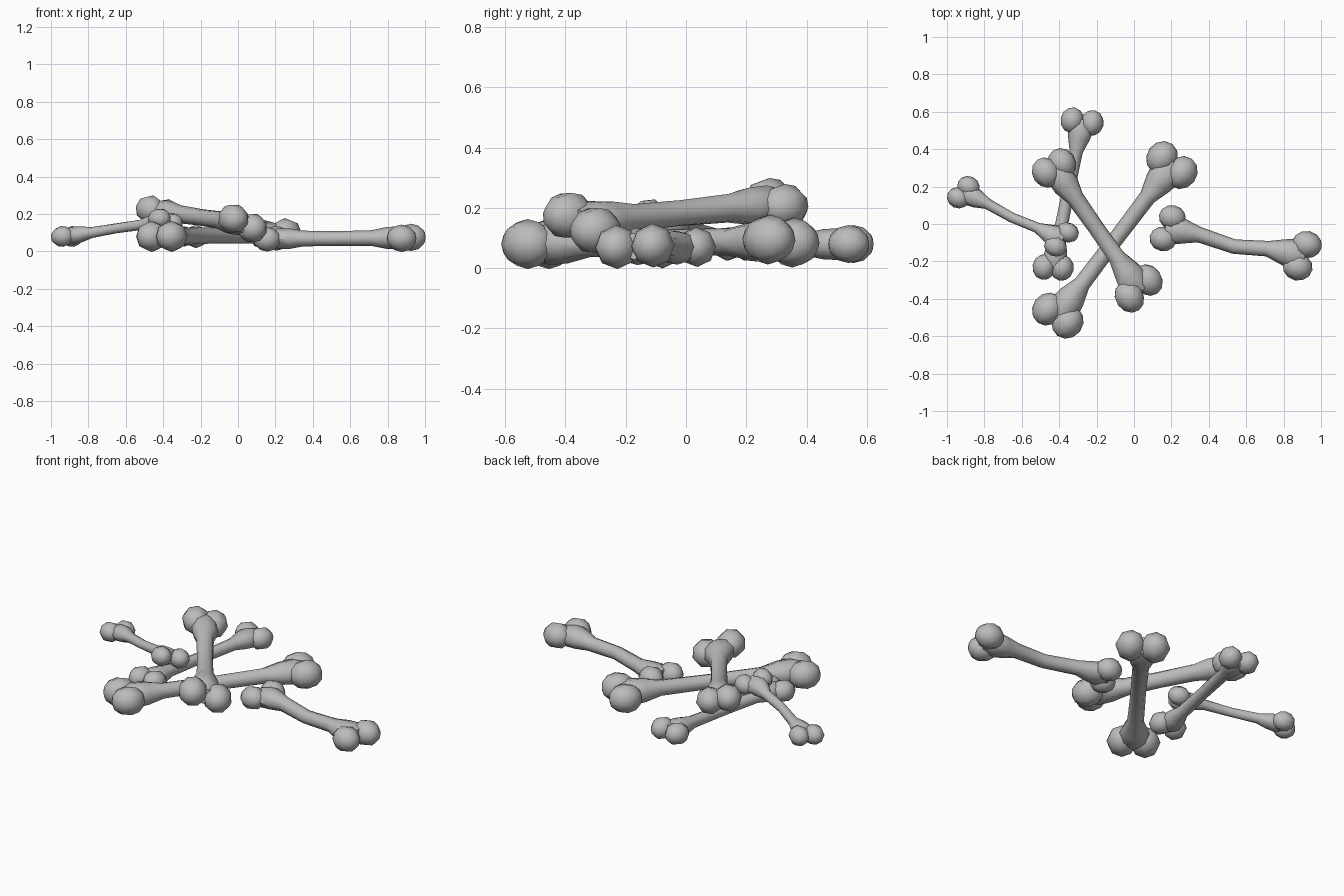
import bpy, bmesh, math
from mathutils import Vector

if "Cube" in bpy.data.objects:
    bpy.data.objects.remove(bpy.data.objects["Cube"])

mat = bpy.data.materials.new("bone_grey")
mat.use_nodes = True
GREY = (0.5, 0.5, 0.5, 1)
mat.diffuse_color = GREY
mat.node_tree.nodes["Principled BSDF"].inputs["Base Color"].default_value = GREY

SIDES = 8


def add_ring(bm, centre, side, up, wide, high):
    ring = []
    for i in range(SIDES):
        a = 2 * math.pi * i / SIDES
        ring.append(bm.verts.new(centre + side * wide * math.cos(a) + up * high * math.sin(a)))
    return ring


def add_knob(bm, centre, radius, axis, side):
    # Faceted ball, drawn out a little along the bone
    up = axis.cross(side)
    new = bmesh.ops.create_uvsphere(bm, u_segments=8, v_segments=6, radius=radius)["verts"]
    for v in new:
        p = v.co.copy()
        v.co = centre + side * p.x + up * p.y + axis * p.z * 1.1


def build_bone(name, end_a, end_b, shaft, bow):
    """Each end is (first knob, second knob, knob radius)."""
    bm = bmesh.new()
    ends = [(Vector(p), Vector(q), r) for p, q, r in (end_a, end_b)]
    mids = [(p + q) / 2 for p, q, r in ends]
    axis = (mids[1] - mids[0]).normalized()
    sides, rings = [], []
    for p, q, r in ends:
        s = q - p
        sides.append((s - axis * s.dot(axis)).normalized())

    # Flared shaft, lofted from end to end
    def flare(k):
        p, q, r = ends[k]
        inward = axis if k == 0 else -axis
        up = axis.cross(sides[k])
        half = (q - p).length / 2
        return [add_ring(bm, mids[k] + inward * r * d, sides[k], up, w, h) for d, w, h in (
            (-0.2, half * 0.8, r * 0.6),
            (0.55, half + r * 0.3, r * 0.85),
            (1.5, (r + shaft) * 0.6, (r + shaft) * 0.52),
            (2.6, shaft * 1.08, shaft * 1.08))]

    rings = flare(0)
    mean = (sides[0] + sides[1]).normalized()
    middle = (mids[0] + mids[1]) / 2 + mean * bow
    rings.append(add_ring(bm, middle, mean, axis.cross(mean), shaft, shaft))
    rings += reversed(flare(1))
    for a, b in zip(rings, rings[1:]):
        for i in range(SIDES):
            j = (i + 1) % SIDES
            bm.faces.new((a[i], a[j], b[j], b[i]))
    bm.faces.new(rings[0])
    bm.faces.new(rings[-1])

    # Twin knobs at both ends
    for k, (p, q, r) in enumerate(ends):
        add_knob(bm, p, r, axis, sides[k])
        add_knob(bm, q, r, axis, sides[k])
    bmesh.ops.recalc_face_normals(bm, faces=bm.faces)

    mesh = bpy.data.meshes.new(name)
    bm.to_mesh(mesh)
    bm.free()
    mesh.materials.append(mat)
    obj = bpy.data.objects.new(name, mesh)
    bpy.context.collection.objects.link(obj)
    bpy.ops.object.select_all(action="DESELECT")
    obj.select_set(True)
    bpy.context.view_layer.objects.active = obj
    bpy.ops.object.shade_smooth_by_angle(angle=math.radians(50))


build_bone("small_right_bone",
           ((-0.885, 0.2, 0.08), (-0.94, 0.14, 0.08), 0.056),
           ((-0.355, -0.045, 0.15), (-0.42, -0.12, 0.175), 0.056), 0.027, 0.01)
build_bone("small_back_bone",
           ((-0.33, 0.555, 0.08), (-0.225, 0.54, 0.08), 0.063),
           ((-0.48, -0.23, 0.075), (-0.385, -0.235, 0.075), 0.063), 0.033, 0)
build_bone("top_crossed_bone",
           ((-0.47, 0.275, 0.225), (-0.385, 0.325, 0.205), 0.076),
           ((-0.025, -0.39, 0.175), (0.075, -0.3, 0.125), 0.08), 0.045, 0)
build_bone("lower_crossed_bone",
           ((-0.46, -0.455, 0.08), (-0.355, -0.525, 0.08), 0.083),
           ((0.15, 0.355, 0.085), (0.255, 0.275, 0.095), 0.083), 0.042, 0)
build_bone("left_bone",
           ((0.205, 0.035, 0.07), (0.155, -0.08, 0.065), 0.066),
           ((0.925, -0.11, 0.075), (0.875, -0.23, 0.07), 0.073), 0.039, 0.025)
